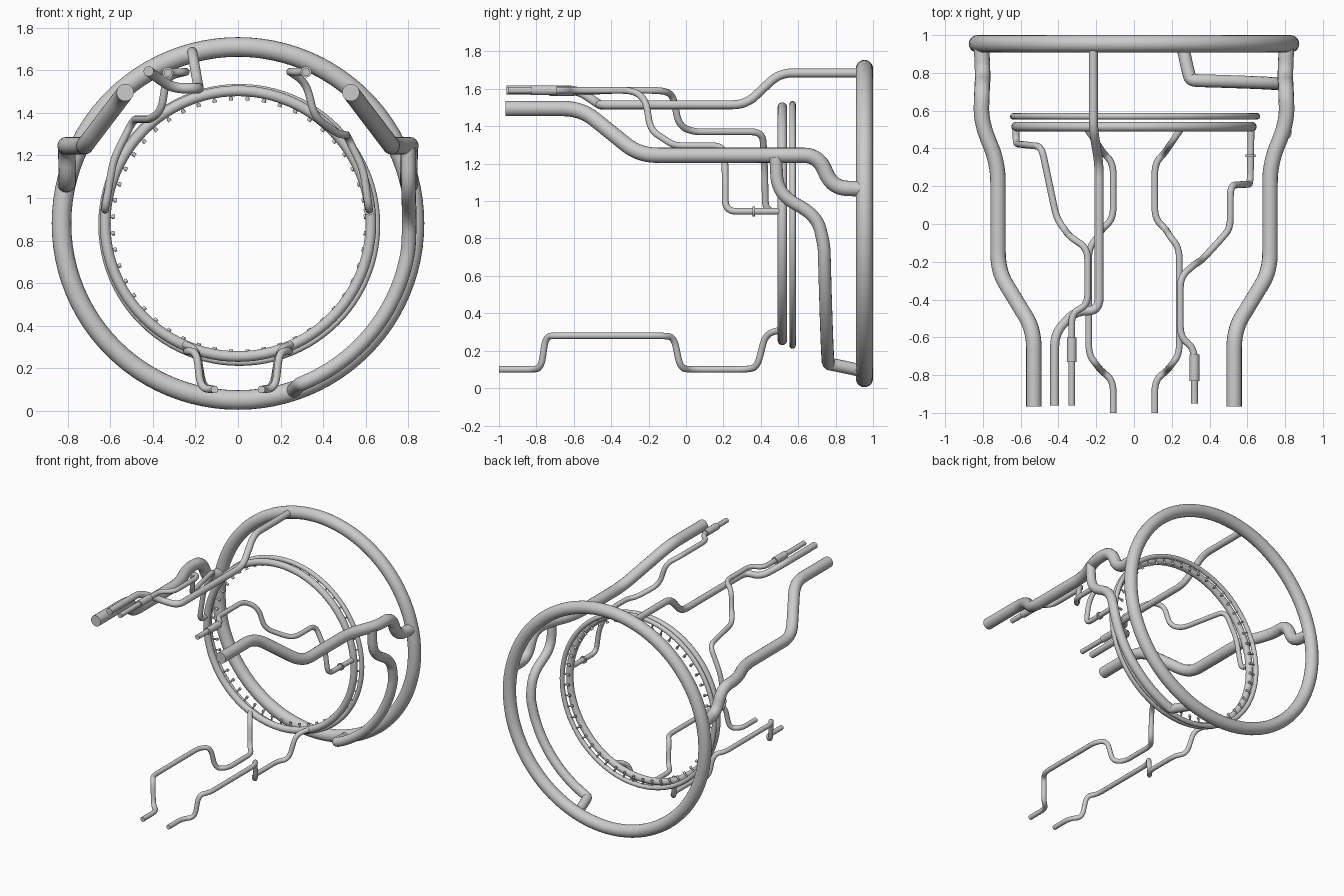
import bpy, bmesh, math
from mathutils import Vector, Matrix

if "Cube" in bpy.data.objects:
    bpy.data.objects.remove(bpy.data.objects["Cube"])


def smooth(ob):
    bpy.ops.object.select_all(action='DESELECT')
    ob.select_set(True)
    bpy.context.view_layer.objects.active = ob
    if ob.type == 'CURVE':
        bpy.ops.object.convert(target='MESH')
        ob = bpy.context.object
    bpy.ops.object.shade_smooth_by_angle(angle=math.radians(40))


def rounded(points, bend, steps=7):
    """Replace each corner of a path with a short curved bend."""
    p = [Vector(v) for v in points]
    out = [p[0]]
    for a, b, c in zip(p, p[1:], p[2:]):
        d1 = min(bend, (a - b).length * 0.48)
        d2 = min(bend, (c - b).length * 0.48)
        s, e = b + (a - b).normalized() * d1, b + (c - b).normalized() * d2
        for i in range(steps + 1):
            t = i / steps
            out.append(s * (1 - t) ** 2 + b * 2 * t * (1 - t) + e * t * t)
    return out + [p[-1]]


def pipe(name, points, radius, bend=0.08, side=1):
    pts = rounded([(x * side, y, z) for x, y, z in points], bend)
    cu = bpy.data.curves.new(name, 'CURVE')
    cu.dimensions = '3D'
    cu.bevel_depth = radius
    cu.bevel_resolution = 6
    cu.use_fill_caps = True
    sp = cu.splines.new('POLY')
    sp.points.add(len(pts) - 1)
    for q, v in zip(sp.points, pts):
        q.co = (*v, 1)
    ob = bpy.data.objects.new(name, cu)
    bpy.context.collection.objects.link(ob)
    smooth(ob)


def ring(name, center, major, minor):
    bpy.ops.mesh.primitive_torus_add(location=center, rotation=(math.pi / 2, 0, 0),
                                     major_radius=major, minor_radius=minor,
                                     major_segments=96, minor_segments=20)
    ob = bpy.context.object
    ob.name = name
    smooth(ob)


# Manifold rings
ring("main_ring", (0, 0.954, 0.88), 0.829, 0.046)
ring("front_inner_ring", (0, 0.515, 0.879), 0.624, 0.025)
C2 = Vector((0.006, 0.57, 0.873))
ring("nozzle_ring", C2, 0.645, 0.017)

# Small nozzles pointing inward from the rear inner ring
bm = bmesh.new()
for i in range(48):
    a = math.tau * (i + 0.5) / 48
    d = Vector((math.cos(a), 0, math.sin(a)))
    rot = (-d).to_track_quat('Z', 'Y').to_matrix().to_4x4()
    for r1, r2, near, far in ((0.006, 0.006, 0.64, 0.594), (0.010, 0.010, 0.600, 0.586)):
        bmesh.ops.create_cone(bm, cap_ends=True, segments=10, radius1=r1, radius2=r2,
                              depth=near - far,
                              matrix=Matrix.Translation(C2 + d * (near + far) / 2) @ rot)
me = bpy.data.meshes.new("nozzles")
bm.to_mesh(me)
bm.free()
nozzles = bpy.data.objects.new("nozzles", me)
bpy.context.collection.objects.link(nozzles)
smooth(nozzles)

# Mirrored pairs: thick side feeds and thin lower feeds
side_feed = [(0.53, -0.965, 1.495), (0.53, -0.56, 1.495), (0.72, -0.25, 1.245),
             (0.72, 0.32, 1.245), (0.81, 0.54, 1.245), (0.805, 0.71, 1.245),
             (0.80, 0.78, 1.07), (0.808, 0.954, 1.065)]
lower_feed = [(0.11, -1.0, 0.1), (0.11, -0.83, 0.1), (0.175, -0.775, 0.105),
              (0.195, -0.75, 0.278), (0.24, -0.69, 0.28), (0.24, -0.13, 0.28),
              (0.19, -0.065, 0.275), (0.17, -0.03, 0.105), (0.11, 0.03, 0.1),
              (0.11, 0.32, 0.1), (0.165, 0.38, 0.11), (0.195, 0.425, 0.29),
              (0.26, 0.52, 0.315)]
for s, word in ((1, "right"), (-1, "left")):
    pipe(word + "_side_feed", side_feed, 0.041, 0.1, s)
    pipe(word + "_lower_feed", lower_feed, 0.0175, 0.06, s)

# Branch following the main ring down to its base
arc = [(0.81 * math.cos(math.radians(a)), 0.735 + 0.025 * a / -68,
        0.88 + 0.81 * math.sin(math.radians(a))) for a in range(-8, -69, -6)]
pipe("curved_branch", [(0.80, 0.48, 1.235), (0.80, 0.49, 1.04), (0.805, 0.70, 0.92)]
     + arc + [(0.29, 0.79, 0.125), (0.255, 0.954, 0.09)], 0.034, 0.1)

# Upper feed into the top of the main ring
pipe("upper_feed", [(-0.42, -0.96, 1.595), (-0.42, -0.58, 1.595), (-0.31, -0.46, 1.515),
                    (-0.185, -0.46, 1.515), (-0.185, 0.32, 1.515), (-0.215, 0.5, 1.685),
                    (-0.215, 0.954, 1.685)], 0.024, 0.07)

# Thin feeds into the sides of the front inner ring
pipe("left_inner_feed", [(-0.33, -0.96, 1.588), (-0.33, -0.47, 1.588), (-0.245, -0.43, 1.592),
                         (-0.245, -0.13, 1.592), (-0.335, -0.07, 1.57), (-0.36, -0.04, 1.41),
                         (-0.41, 0.03, 1.37), (-0.49, 0.41, 1.37), (-0.585, 0.42, 1.18),
                         (-0.625, 0.425, 0.945), (-0.624, 0.515, 0.945)], 0.018, 0.06)
pipe("right_inner_feed", [(0.32, -0.95, 1.592), (0.32, -0.66, 1.592), (0.245, -0.6, 1.592),
                          (0.245, -0.28, 1.592), (0.32, -0.215, 1.54), (0.36, -0.19, 1.38),
                          (0.47, -0.07, 1.30), (0.51, -0.02, 1.295), (0.51, 0.205, 1.295),
                          (0.59, 0.21, 1.13), (0.615, 0.21, 0.945), (0.62, 0.515, 0.945)],
     0.018, 0.06)

# Couplings and flange on the thin feeds
pipe("left_coupling", [(-0.33, -0.73, 1.588), (-0.33, -0.6, 1.588)], 0.026)
pipe("right_coupling", [(0.32, -0.83, 1.592), (0.32, -0.69, 1.592)], 0.026)
pipe("right_flange", [(0.617, 0.355, 0.945), (0.617, 0.368, 0.945)], 0.027)
